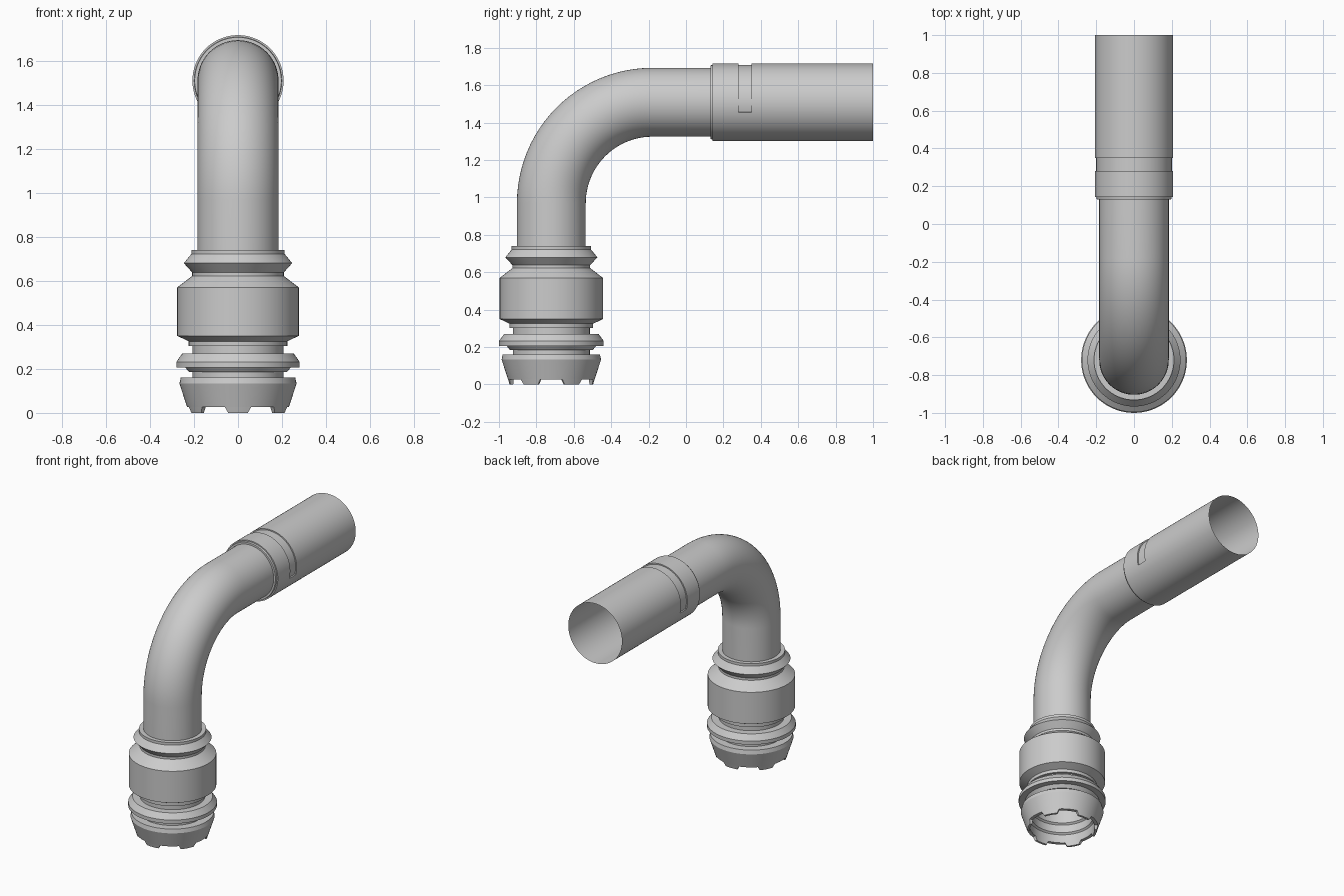
import bpy, bmesh
from math import sin, cos, pi, radians
from mathutils import Vector

if "Cube" in bpy.data.objects:
    bpy.data.objects.remove(bpy.data.objects["Cube"])

SEG = 72
AXIS_Y = -0.72     # axis of the upright connector
AXIS_Z = 1.509     # axis of the horizontal run
BEND = 0.54        # centre-line radius of the elbow


def sweep(rings):
    """Skin circles (y, z, radius, tilt) lying along a path in the YZ plane."""
    bm = bmesh.new()
    loops = []
    for y, z, r, a in rings:
        u, v = Vector((1, 0, 0)), Vector((0, cos(a), -sin(a)))
        c = Vector((0, y, z))
        loops.append([bm.verts.new(c + r * (cos(t) * u + sin(t) * v))
                      for t in (2 * pi * i / SEG for i in range(SEG))])
    for p, q in zip(loops, loops[1:]):
        for i in range(SEG):
            j = (i + 1) % SEG
            bm.faces.new((p[i], p[j], q[j], q[i]))
    return bm


def finish(bm, name):
    bmesh.ops.recalc_face_normals(bm, faces=bm.faces)
    me = bpy.data.meshes.new(name)
    bm.to_mesh(me)
    bm.free()
    ob = bpy.data.objects.new(name, me)
    bpy.context.collection.objects.link(ob)
    bpy.ops.object.select_all(action='DESELECT')
    ob.select_set(True)
    bpy.context.view_layer.objects.active = ob
    bpy.ops.object.shade_smooth_by_angle(angle=radians(25))
    return ob


def lathe(name, profile):
    """Turn (radius, z) points about the upright axis."""
    return finish(sweep([(AXIS_Y, z, r, 0) for r, z in profile]), name)


# Bent pipe: straight, quarter turn, straight
R = 0.184
path = [(AXIS_Y, 0.16, R, 0)]
for i in range(25):
    a = pi / 2 * i / 24
    path.append((AXIS_Y + BEND * (1 - cos(a)), AXIS_Z - BEND + BEND * sin(a), R, a))
path.append((0.14, AXIS_Z, R, pi / 2))
finish(sweep(path), "bent_pipe")

# Outlet sleeve: open tube with a small lip
S = 0.207
bm = sweep([(y, AXIS_Z, r, pi / 2) for y, r in
            ((0.13, R), (0.13, 0.197), (0.143, 0.199), (0.143, S),
             (0.28, S), (0.35, S), (1.0, S))])
# Shallow recess over the upper part of the sleeve
band = [f for f in bm.faces
        if 0.28 < f.calc_center_median().y < 0.35
        and f.calc_center_median().z > AXIS_Z - 0.055]
ret = bmesh.ops.extrude_face_region(bm, geom=band)
bmesh.ops.delete(bm, geom=[f for f in band if f.is_valid], context='FACES')
for v in ret["geom"]:
    if isinstance(v, bmesh.types.BMVert):
        v.co.x *= 0.199 / S
        v.co.z = AXIS_Z + (v.co.z - AXIS_Z) * 0.199 / S
finish(bm, "outlet_sleeve")

# Stepped connector body
lathe("connector_body", [
    (R, 0.74), (0.212, 0.74), (0.212, 0.722), (0.246, 0.68), (0.208, 0.638),
    (0.208, 0.622), (0.276, 0.57), (0.276, 0.35), (0.224, 0.325),
    (0.224, 0.303), (0.206, 0.303), (0.206, 0.16)])

# Seal ring
lathe("seal_ring", [
    (0.206, 0.27), (0.253, 0.27), (0.28, 0.232), (0.28, 0.207),
    (0.24, 0.207), (0.222, 0.185), (0.206, 0.185)])

# Hollow tapered end cup
lathe("end_cup", [
    (R, 0.175), (0.206, 0.175), (0.206, 0.16), (0.26, 0.16), (0.266, 0.133),
    (0.231, 0.026), (0.208, 0.026), (0.208, 0.085), (0.196, 0.095),
    (0.196, 0.15), (R, 0.16)])

# Six castellated teeth under the cup
bm = bmesh.new()
N = 6
for k in range(6):
    mid = -pi / 2 + k * pi / 3
    cols = []
    for i in range(N + 1):
        f = 2 * i / N - 1
        col = []
        for r, z, half in ((0.231, 0.026, 15), (0.223, 0, 11.5),
                           (0.208, 0, 11.5), (0.208, 0.026, 15)):
            t = mid + f * radians(half)
            col.append(bm.verts.new((r * cos(t), AXIS_Y + r * sin(t), z)))
        cols.append(col)
    for p, q in zip(cols, cols[1:]):
        for i in range(3):
            bm.faces.new((p[i], p[i + 1], q[i + 1], q[i]))
    bm.faces.new(cols[0])
    bm.faces.new(cols[-1][::-1])
finish(bm, "cup_teeth")
